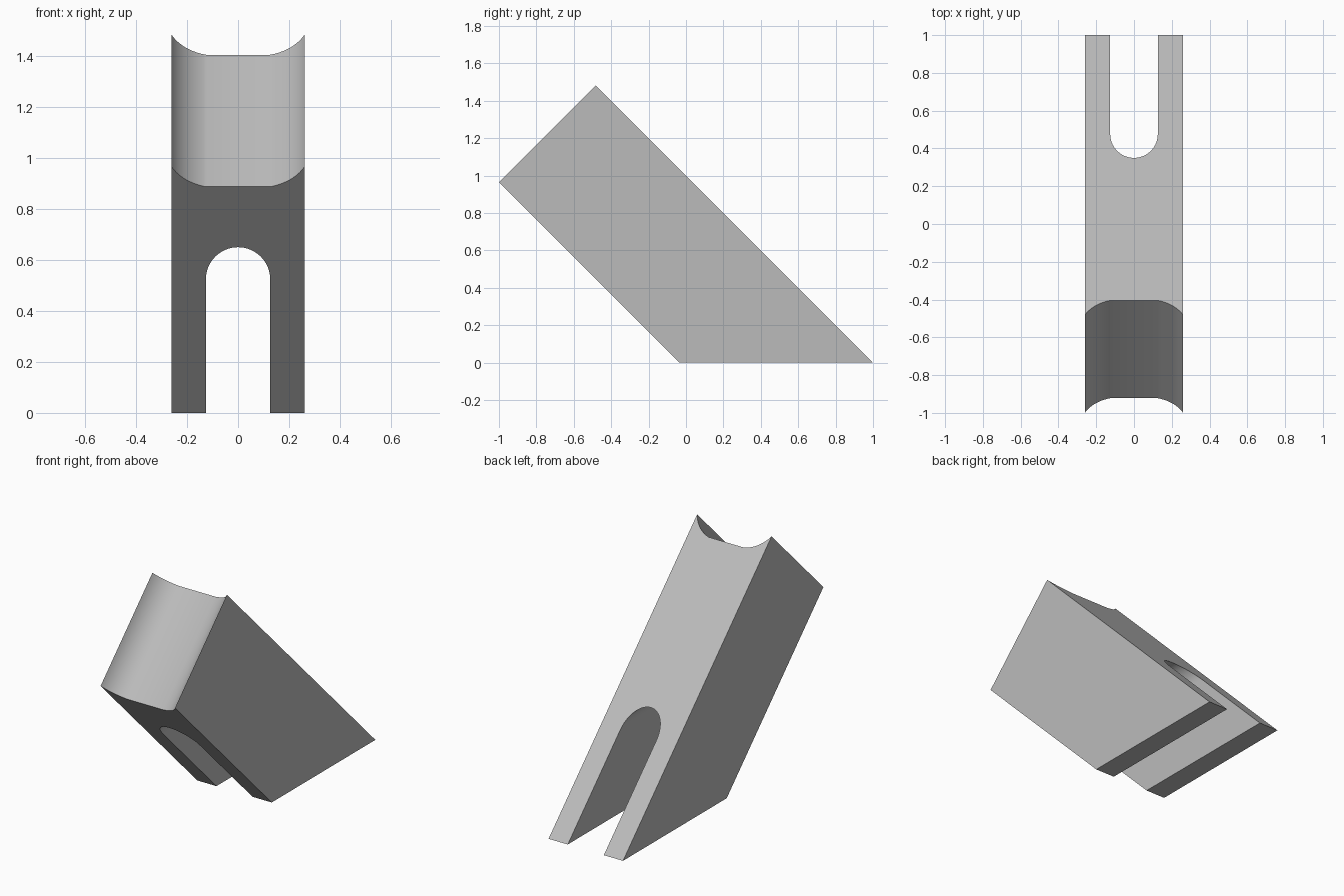
import bpy, bmesh, math
from mathutils import Matrix, Vector

cube = bpy.data.objects.get("Cube")
if cube:
    bpy.data.objects.remove(cube, do_unlink=True)

HALF_W = 0.26          # half width of the bar
SLOT_R = 0.126         # half width of the slot
SLOT_TOP = 0.65
FLAT = 0.125           # half width of the flat groove floor
GROOVE = 0.11          # depth of the end groove

grey = bpy.data.materials.new("plain grey")
grey.use_nodes = True
colour = (0.5, 0.5, 0.5, 1)
grey.diffuse_color = colour
grey.node_tree.nodes["Principled BSDF"].inputs["Base Color"].default_value = colour


def extrude(name, points, vector):
    """Prism from a closed outline of 3D points."""
    bm = bmesh.new()
    face = bm.faces.new([bm.verts.new(p) for p in points])
    grown = bmesh.ops.extrude_face_region(bm, geom=[face])
    moved = [v for v in grown["geom"] if isinstance(v, bmesh.types.BMVert)]
    bmesh.ops.translate(bm, verts=moved, vec=vector)
    bmesh.ops.recalc_face_normals(bm, faces=bm.faces)
    mesh = bpy.data.meshes.new(name)
    bm.to_mesh(mesh)
    bm.free()
    mesh.materials.append(grey)
    obj = bpy.data.objects.new(name, mesh)
    bpy.context.collection.objects.link(obj)
    return obj


# Slanted bar with a level foot
side = [(1, 0), (-0.035, 0), (-1, 0.965), (-0.4825, 1.4825)]
bar = extrude("slanted_forked_bar", [(-HALF_W, y, z) for y, z in side],
              Vector((2 * HALF_W, 0, 0)))

# Round-topped slot running level through the lower end
centre = SLOT_TOP - SLOT_R
arch = [(SLOT_R * math.cos(a), centre + SLOT_R * math.sin(a))
        for a in (math.pi * i / 32 for i in range(33))]
arch = [(SLOT_R, -0.2)] + arch + [(-SLOT_R, -0.2)]
slot = extrude("slot_cutter", [(x, -1.5, z) for x, z in arch], Vector((0, 3, 0)))

# End groove: flat floor with curved flanks, swept across the upper end
run = HALF_W - FLAT
start, end = math.radians(14), math.radians(64)
radius = run / (math.sin(end) - math.sin(start))
flank = []
for i in range(17):
    a = start + (end - start) * i / 16
    flank.append((FLAT + radius * (math.sin(a) - math.sin(start)),
                  radius * (math.cos(start) - math.cos(a))))
scale = GROOVE / flank[-1][1]
flank = [(x, h * scale) for x, h in flank]
flank += [(HALF_W + 0.05, GROOVE + 0.08), (HALF_W + 0.05, GROOVE + 0.3)]
outline = [(-x, h) for x, h in reversed(flank)] + flank
up = Vector((0, -1, 1)).normalized()
across = Vector((0, 1, 1)).normalized()
floor = Vector((0, -0.4825, 1.4825)) - up * GROOVE + across * 0.3
groove = extrude("groove_cutter",
                 [floor + Vector((x, 0, 0)) + up * h for x, h in outline],
                 across * -1.4)

for cutter in (slot, groove):
    cutter.hide_render = True
    cutter.hide_set(True)
    mod = bar.modifiers.new(cutter.name, 'BOOLEAN')
    mod.operation = 'DIFFERENCE'
    mod.solver = 'EXACT'
    mod.object = cutter

# Bake the cuts, drop the cutters and smooth the curved walls
bpy.context.view_layer.objects.active = bar
bar.select_set(True)
for mod in list(bar.modifiers):
    bpy.ops.object.modifier_apply(modifier=mod.name)
for cutter in (slot, groove):
    bpy.data.objects.remove(cutter, do_unlink=True)
bpy.ops.object.shade_smooth_by_angle(angle=math.radians(30))
